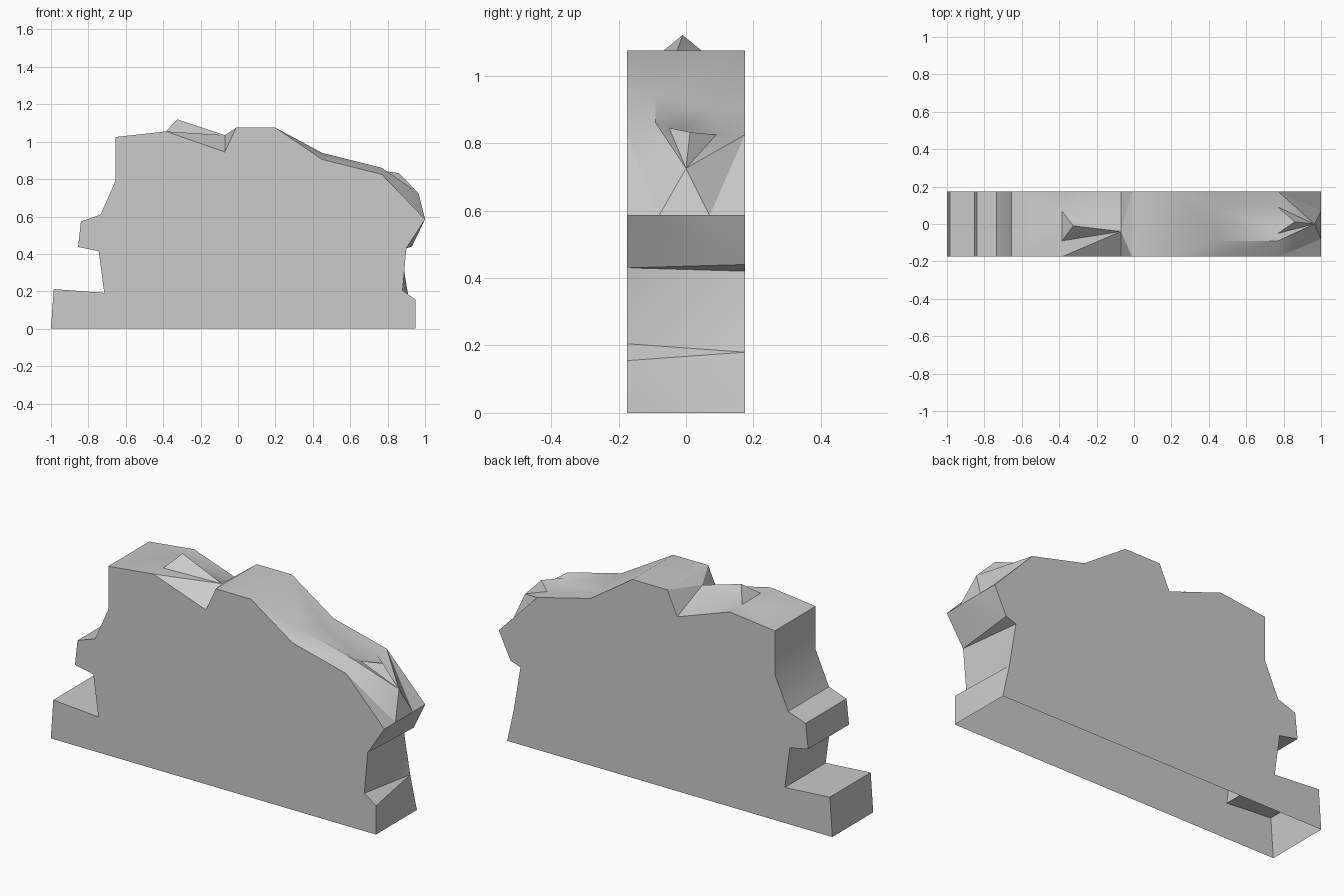
import bpy, bmesh, math
from mathutils import Vector

if "Cube" in bpy.data.objects:
    bpy.data.objects.remove(bpy.data.objects["Cube"])

DEPTH = 0.175
bm = bmesh.new()
verts = {}


def vert(p):
    """One shared vertex per position."""
    key = tuple(round(c, 4) for c in p)
    if key not in verts:
        verts[key] = bm.verts.new(key)
    return verts[key]


def face(*points):
    corners = list(dict.fromkeys(vert(p) for p in points))
    if len(corners) > 2:
        bm.faces.new(corners)


def gap(p, q):
    return (Vector(p) - Vector(q)).length


def strip(a, b):
    """Skin the gap between two rows of points, always along the shorter diagonal."""
    i = j = 0
    while i < len(a) - 1 or j < len(b) - 1:
        if j == len(b) - 1 or (i < len(a) - 1 and gap(a[i + 1], b[j]) <= gap(a[i], b[j + 1])):
            face(a[i], a[i + 1], b[j])
            i += 1
        else:
            face(a[i], b[j + 1], b[j])
            j += 1


def row(x, z, *middle, back=None):
    """Points across the slab from front to back; middle holds (y, z) pairs."""
    bx, bz = back or (x, z)
    return [(x, -DEPTH, z), *((x, y, h) for y, h in middle), (bx, DEPTH, bz)]


# left end and ledges, up to the flat top
left = [row(x, z) for x, z in [
    (-1, 0), (-.985, .212), (-.715, .192), (-.745, .415), (-.855, .437), (-.84, .573),
    (-.735, .61), (-.655, .79), (-.655, 1.025)]]
notch = row(-.385, 1.055, (-.09, 1.055), (.07, 1.055))
dip = row(-.07, .945, (-.04, 1.035))
# rounded shoulder descending to the right
top = [dip, row(-.01, 1.075, (-.09, 1.075)), row(.2, 1.075),
       row(.45, .905, (-.09, .94), (.08, .905)),
       row(.77, .825, (-.09, .86), (-.05, .845), (-.02, .829), (.09, .825))]
shoulder = top[-1]
# overhanging right end
nose = row(1, .585, (-.08, .585), (.07, .585))
right = [nose, row(.9, .43, back=(.93, .44)), row(.9, .43, back=(.87, .42)),
         row(.88, .205, back=(.91, .18)), row(.95, .155, back=(.91, .18)), row(.95, 0)]

for rows in (left + [notch], top, right):
    for a, b in zip(rows, rows[1:]):
        strip(a, b)

# small crest on the top
crest = (-.325, -.01, 1.12)
strip([*notch[:2], crest, *notch[2:]], dip)
face(notch[1], crest, notch[2])

# buttress ridge on the right slope
high, low = (.86, .012, .832), (.965, 0, .725)
strip([*shoulder[:3], high], [*nose[:2], low])
strip([high, *shoulder[4:]], [low, *nose[2:]])
face(*shoulder[2:5], high)
face(nose[1], low, nose[2])

# flat front and back walls, open underneath
outline = left + [notch] + top + right
for side in (0, -1):
    face(*[r[side] for r in outline])

bmesh.ops.recalc_face_normals(bm, faces=bm.faces)
mesh = bpy.data.meshes.new("rock_slab")
bm.to_mesh(mesh)
bm.free()
slab = bpy.data.objects.new("rock_slab", mesh)
bpy.context.collection.objects.link(slab)

stone = bpy.data.materials.new("stone_grey")
stone.use_nodes = True
colour = (.6, .6, .6, 1)
stone.diffuse_color = colour
stone.node_tree.nodes["Principled BSDF"].inputs["Base Color"].default_value = colour
mesh.materials.append(stone)

bpy.context.view_layer.objects.active = slab
slab.select_set(True)
bpy.ops.object.shade_smooth_by_angle(angle=math.radians(30))
